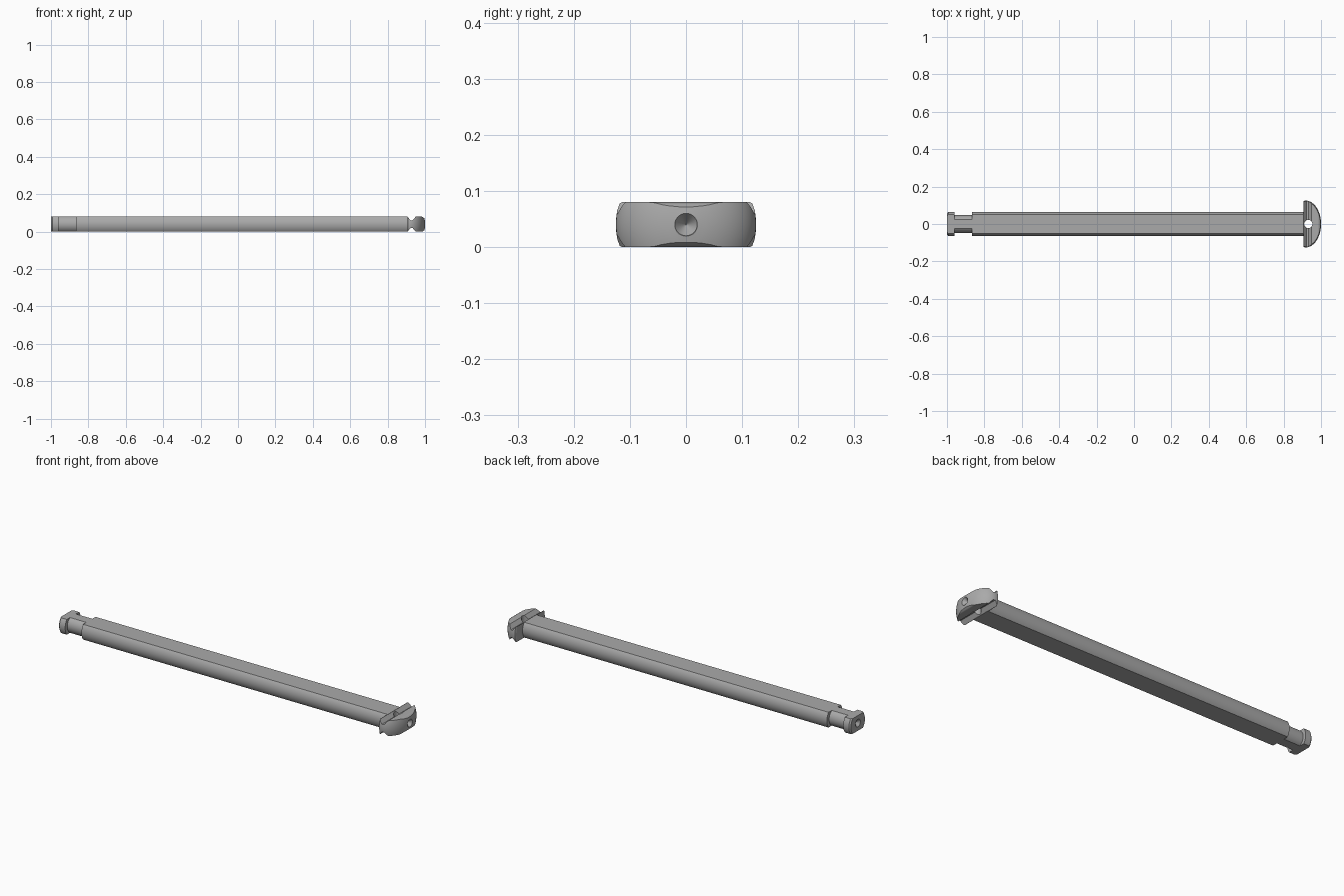
import bpy, bmesh, math

if "Cube" in bpy.data.objects:
    bpy.data.objects.remove(bpy.data.objects["Cube"], do_unlink=True)

HALF = 0.04      # half thickness between the two flats
STEPS = 14       # segments on each round side

steel = bpy.data.materials.new("grey_steel")
steel.use_nodes = True
steel.diffuse_color = (0.4, 0.4, 0.4, 1)
steel.node_tree.nodes["Principled BSDF"].inputs["Base Color"].default_value = (0.4, 0.4, 0.4, 1)


def add_object(name, bm):
    bmesh.ops.recalc_face_normals(bm, faces=bm.faces)
    mesh = bpy.data.meshes.new(name)
    bm.to_mesh(mesh)
    bm.free()
    mesh.materials.append(steel)
    obj = bpy.data.objects.new(name, mesh)
    bpy.context.collection.objects.link(obj)
    return obj


def flattened_turning(name, profile):
    """Turned shape along x with flats; profile rows are (x, radius, half thickness)."""
    bm = bmesh.new()
    rings = []
    for x, r, h in profile:
        limit = math.asin(min(1, h / r))
        ring = []
        for start in (0, math.pi):
            for i in range(STEPS + 1):
                a = start - limit + 2 * limit * i / STEPS
                ring.append(bm.verts.new((x, r * math.cos(a), HALF + r * math.sin(a))))
        rings.append(ring)
    for a, b in zip(rings, rings[1:]):
        for i in range(len(a)):
            j = (i + 1) % len(a)
            bm.faces.new((a[i], a[j], b[j], b[i]))
    bm.faces.new(rings[0])
    bm.faces.new(rings[-1])
    bmesh.ops.remove_doubles(bm, verts=bm.verts, dist=1e-5)
    return add_object(name, bm)


def smooth(obj):
    bpy.ops.object.select_all(action="DESELECT")
    obj.select_set(True)
    bpy.context.view_layer.objects.active = obj
    bpy.ops.object.shade_smooth_by_angle(angle=math.radians(25))


# Shaft with a grooved tail knob and a conical centre mark in its end
shaft = flattened_turning("shaft", [
    (-0.98, 0.001, HALF), (-1.0, 0.02, HALF), (-1.0, 0.058, HALF),
    (-0.993, 0.065, HALF), (-0.96, 0.065, HALF), (-0.96, 0.047, HALF),
    (-0.865, 0.047, HALF), (-0.865, 0.065, HALF), (0.907, 0.065, HALF)])

# Domed head: flange, elliptical crown with chamfered edges, centre mark
crown = [(0.905, 0.118, HALF), (0.908, 0.124, HALF), (0.918, 0.125, HALF)]
for i in range(1, 15):
    t = math.radians(80) * i / 14
    x = 0.918 + 0.082 * math.sin(t)
    crown.append((x, 0.125 * math.cos(t), min(HALF, HALF - (x - 0.985) * 0.7)))
crown += [(1.0, 0.02, HALF), (0.975, 0.001, HALF)]
head = flattened_turning("head", crown)

# Cutters: V grooves across both flats and a cross hole
cutters = []
for name, z, side in (("upper_groove", 2 * HALF, 1), ("lower_groove", 0, -1)):
    bm = bmesh.new()
    outline = [(-0.03, 0.01), (0.03, 0.01), (0.005, -0.02), (-0.005, -0.02)]
    ends = [[bm.verts.new((0.928 + x, y, z + side * d)) for x, d in outline]
            for y in (-0.2, 0.2)]
    for i in range(4):
        j = (i + 1) % 4
        bm.faces.new((ends[0][i], ends[0][j], ends[1][j], ends[1][i]))
    for end in ends:
        bm.faces.new(end)
    cutters.append(add_object(name, bm))
bm = bmesh.new()
bmesh.ops.create_cone(bm, cap_ends=True, segments=24, radius1=0.022, radius2=0.022, depth=0.3)
bmesh.ops.translate(bm, verts=bm.verts, vec=(0.932, 0, HALF))
cutters.append(add_object("cross_hole", bm))

for cutter in cutters:
    cutter.hide_render = True
    cutter.hide_viewport = True
    mod = head.modifiers.new(cutter.name, "BOOLEAN")
    mod.operation = "DIFFERENCE"
    mod.solver = "EXACT"
    mod.object = cutter

# Bake the cuts so the shading follows the new edges
bpy.context.view_layer.update()
cut_mesh = bpy.data.meshes.new_from_object(head.evaluated_get(bpy.context.evaluated_depsgraph_get()))
head.modifiers.clear()
head.data = cut_mesh
for cutter in cutters:
    bpy.data.objects.remove(cutter, do_unlink=True)

for part in (shaft, head):
    smooth(part)
